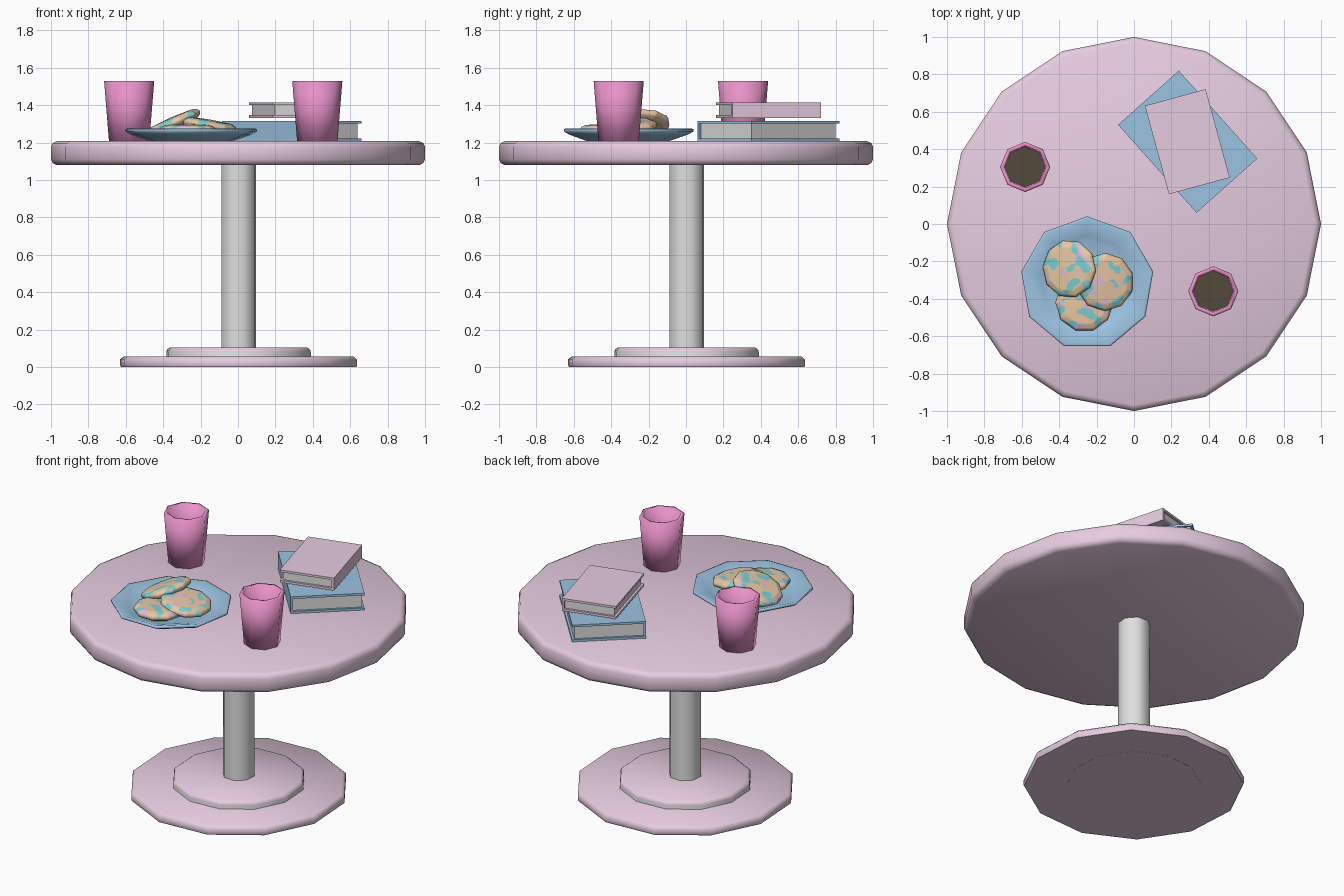
import bpy, bmesh, math
from mathutils import Vector, noise

if "Cube" in bpy.data.objects:
    bpy.data.objects.remove(bpy.data.objects["Cube"])


def material(name, rgb):
    m = bpy.data.materials.new(name)
    m.diffuse_color = (*rgb, 1)
    m.use_nodes = True
    m.node_tree.nodes["Principled BSDF"].inputs["Base Color"].default_value = m.diffuse_color
    return m


LILAC = material("lilac", (0.79, 0.605, 0.745))
BLUE = material("soft blue", (0.33, 0.55, 0.76))
PINK = material("rose pink", (0.90, 0.32, 0.65))
GREY = material("light grey", (0.74, 0.74, 0.74))
BROWN = material("coffee brown", (0.085, 0.067, 0.045))
TAN = material("biscuit tan", (0.80, 0.58, 0.36))
TEAL = material("teal icing", (0.20, 0.62, 0.64))
MAUVE = material("mauve icing", (0.75, 0.49, 0.70))


def finish(name, bm, mats, loc, rot, rule=None, smooth=None):
    bmesh.ops.recalc_face_normals(bm, faces=bm.faces)
    if rule:
        for f in bm.faces:
            f.material_index = rule(f.calc_center_median())
    me = bpy.data.meshes.new(name)
    bm.to_mesh(me)
    bm.free()
    for m in mats:
        me.materials.append(m)
    ob = bpy.data.objects.new(name, me)
    ob.location, ob.rotation_euler = loc, rot
    bpy.context.collection.objects.link(ob)
    if smooth:
        bpy.ops.object.select_all(action='DESELECT')
        ob.select_set(True)
        bpy.context.view_layer.objects.active = ob
        bpy.ops.object.shade_smooth_by_angle(angle=math.radians(smooth))
    return ob


def lathe(name, profile, sides, mats, loc=(0, 0, 0), rot=(0, 0, 0),
          start=0.0, cuts=1, rule=None, smooth=50):
    """Spin an (r, z) profile into a closed polygonal solid, capped at both ends."""
    bm = bmesh.new()
    corners = [Vector((math.cos(start + math.tau * i / sides),
                       math.sin(start + math.tau * i / sides), 0)) for i in range(sides)]
    unit = [corners[i].lerp(corners[(i + 1) % sides], c / cuts)
            for i in range(sides) for c in range(cuts)]
    rings = [[bm.verts.new((u.x * r, u.y * r, z)) for u in unit] for r, z in profile]
    n = len(unit)
    for a, b in zip(rings, rings[1:]):
        for i in range(n):
            j = (i + 1) % n
            bm.faces.new((a[i], a[j], b[j], b[i]))
    bm.faces.new(rings[0][::-1])
    bm.faces.new(rings[-1])
    return finish(name, bm, mats, loc, rot, rule, smooth)


def box(name, lo, hi, mat, loc, angle):
    bm = bmesh.new()
    bmesh.ops.create_cube(bm, size=1)
    for v in bm.verts:
        v.co = Vector([lo[k] if v.co[k] < 0 else hi[k] for k in range(3)])
    return finish(name, bm, [mat], loc, (0, 0, angle))


# Pedestal table (foot and column are turned a little about the upright axis)
FOOT = (0.003, 0.003, 0)
TURN = math.radians(18.5)
lathe("base_plate", [(0.642, 0.001), (0.646, 0.008), (0.646, 0.04), (0.628, 0.056)], 12,
      [LILAC], FOOT, start=TURN)
lathe("base_step", [(0.394, 0), (0.394, 0.08), (0.391, 0.092), (0.374, 0.106)], 12,
      [LILAC, GREY], FOOT, start=TURN, rule=lambda c: int(0.01 < c.z < 0.075))
lathe("column", [(0.097, 0.1), (0.097, 1.085)], 8, [GREY], FOOT, start=TURN)
lathe("table_top", [(0.968, 1.08), (0.99, 1.09), (1, 1.11), (1, 1.178), (0.99, 1.198),
                    (0.968, 1.208)], 16, [LILAC])

# Cups with coffee
for i, (x, y) in enumerate([(-0.582, 0.305), (0.424, -0.36)]):
    lathe(f"cup_{i}", [(0.108, 0), (0.134, 0.322), (0.112, 0.322), (0.108, 0.16), (0.094, 0.03)],
          8, [PINK], (x, y, 1.208), smooth=180)
    lathe(f"coffee_{i}", [(0.103, 0.14), (0.1085, 0.175)], 8, [BROWN], (x, y, 1.208))

# Plate
lathe("plate", [(0.225, 0), (0.325, 0.034), (0.358, 0.052), (0.358, 0.064), (0.347, 0.067),
                (0.255, 0.036), (0.23, 0.026)], 9, [BLUE], (-0.25, -0.317, 1.208),
      start=math.pi / 2, smooth=120)


# Iced biscuits: finely divided flat faces, blotches of icing on the upper side
def resample(points, step=0.007):
    out = [points[0]]
    for a, b in zip(points, points[1:]):
        k = max(1, round(math.dist(a, b) / step))
        out += [(a[0] + (b[0] - a[0]) * t / k, a[1] + (b[1] - a[1]) * t / k)
                for t in range(1, k + 1)]
    return out


def icing(seed):
    def rule(c):
        if c.z < -0.016:
            return 0
        p = Vector((c.x, c.y, 0)) * 21 + Vector((seed * 7.3, seed * 3.1, 0.37))
        if noise.noise(p) > 0.2:
            return 1
        return 2 if noise.noise(p * 1.1 + Vector((31, 17, 5))) > 0.24 else 0
    return rule


BISCUIT = resample([(0.004, -0.028), (0.125, -0.028), (0.15, -0.014), (0.156, 0.002),
                    (0.147, 0.016), (0.12, 0.027), (0.004, 0.032)])
for i, (loc, tilt) in enumerate([((-0.265, -0.42, 1.268), (0, 0)),
                                 ((-0.155, -0.31, 1.292), (4, 9)),
                                 ((-0.345, -0.24, 1.306), (-13, -20))]):
    lathe(f"biscuit_{i}", BISCUIT, 10, [TAN, TEAL, MAUVE], loc,
          (math.radians(tilt[0]), math.radians(tilt[1]), 0.3 * i), cuts=9,
          rule=icing(i + 1), smooth=60)


# Books: two covers, a spine on the given side (local x) and inset pages
def book(name, centre, angle, width, length, z0, height, spine, mat):
    w, l, t, inset = width / 2, length / 2, 0.014, 0.014
    loc = (*centre, z0)
    box(name + "_bottom_cover", (-w, -l, 0), (w, l, t), mat, loc, angle)
    box(name + "_top_cover", (-w, -l, height - t), (w, l, height), mat, loc, angle)
    xs = sorted((spine * w, spine * (w - t)))
    box(name + "_spine", (xs[0], -l, t), (xs[1], l, height - t), mat, loc, angle)
    xs = sorted((spine * (w - t), -spine * (w - inset)))
    box(name + "_pages", (xs[0], -l + inset, t), (xs[1], l - inset, height - t), GREY, loc, angle)


book("lower_book", (0.287, 0.44), math.atan2(0.29, 0.325), 0.435, 0.63, 1.208, 0.109, -1, BLUE)
book("upper_book", (0.285, 0.44), math.atan2(0.09, 0.33), 0.337, 0.49, 1.333, 0.081, 1, LILAC)
